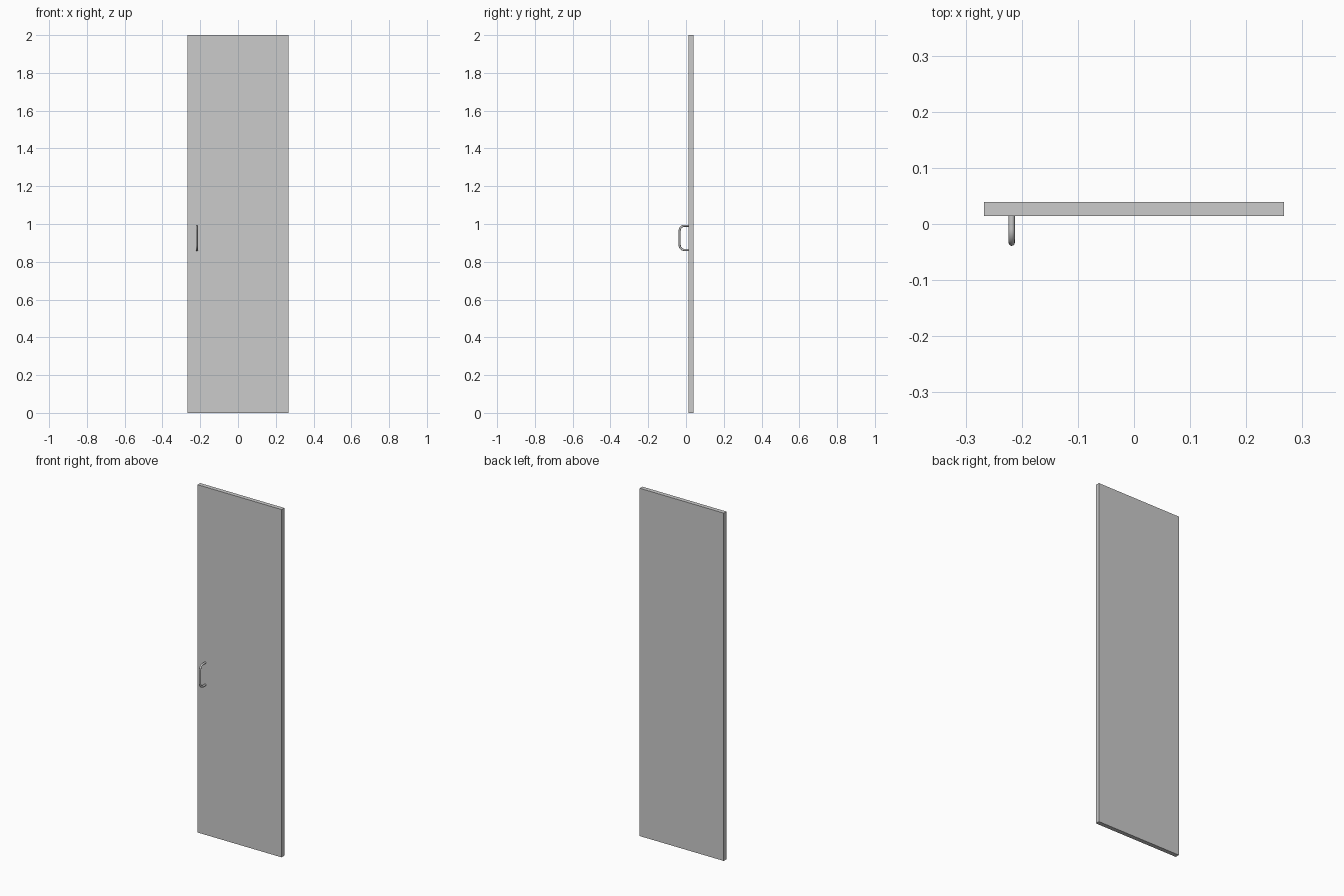
import bpy
import math

if "Cube" in bpy.data.objects:
    bpy.data.objects.remove(bpy.data.objects["Cube"])

# Door panel: flat slab
W, Y0, Y1, H = 0.534, 0.0145, 0.039, 2.0
bpy.ops.mesh.primitive_cube_add(size=1, location=(0, (Y0 + Y1) / 2, H / 2))
door = bpy.context.object
door.name = "door_panel"
door.scale = (W, Y1 - Y0, H)
bpy.ops.object.transform_apply(location=False, rotation=False, scale=True)

# Pull handle: round bar bent into a U, legs meeting the door front
X, R, BEND = -0.218, 0.0056, 0.025
Y_OUT = -0.039 + R
Z_LOW, Z_HIGH = 0.857 + R, 0.996 - R
STEPS = 8


def bend(cy, cz, start, end):
    """Quarter-circle path points in the YZ plane."""
    angles = [math.radians(start + (end - start) * i / STEPS) for i in range(STEPS + 1)]
    return [(X, cy + BEND * math.cos(a), cz + BEND * math.sin(a)) for a in angles]


path = [(X, Y0 + 0.002, Z_LOW)]
path += bend(Y_OUT + BEND, Z_LOW + BEND, 270, 180)
path += bend(Y_OUT + BEND, Z_HIGH - BEND, 180, 90)
path += [(X, Y0 + 0.002, Z_HIGH)]

curve = bpy.data.curves.new("pull_handle", 'CURVE')
curve.dimensions = '3D'
curve.bevel_depth = R
curve.bevel_resolution = 4
curve.use_fill_caps = True
spline = curve.splines.new('POLY')
spline.points.add(len(path) - 1)
for point, co in zip(spline.points, path):
    point.co = (*co, 1)

handle = bpy.data.objects.new("pull_handle", curve)
bpy.context.collection.objects.link(handle)
bpy.ops.object.select_all(action='DESELECT')
handle.select_set(True)
bpy.context.view_layer.objects.active = handle
bpy.ops.object.convert(target='MESH')
bpy.ops.object.shade_smooth_by_angle(angle=math.radians(40))
